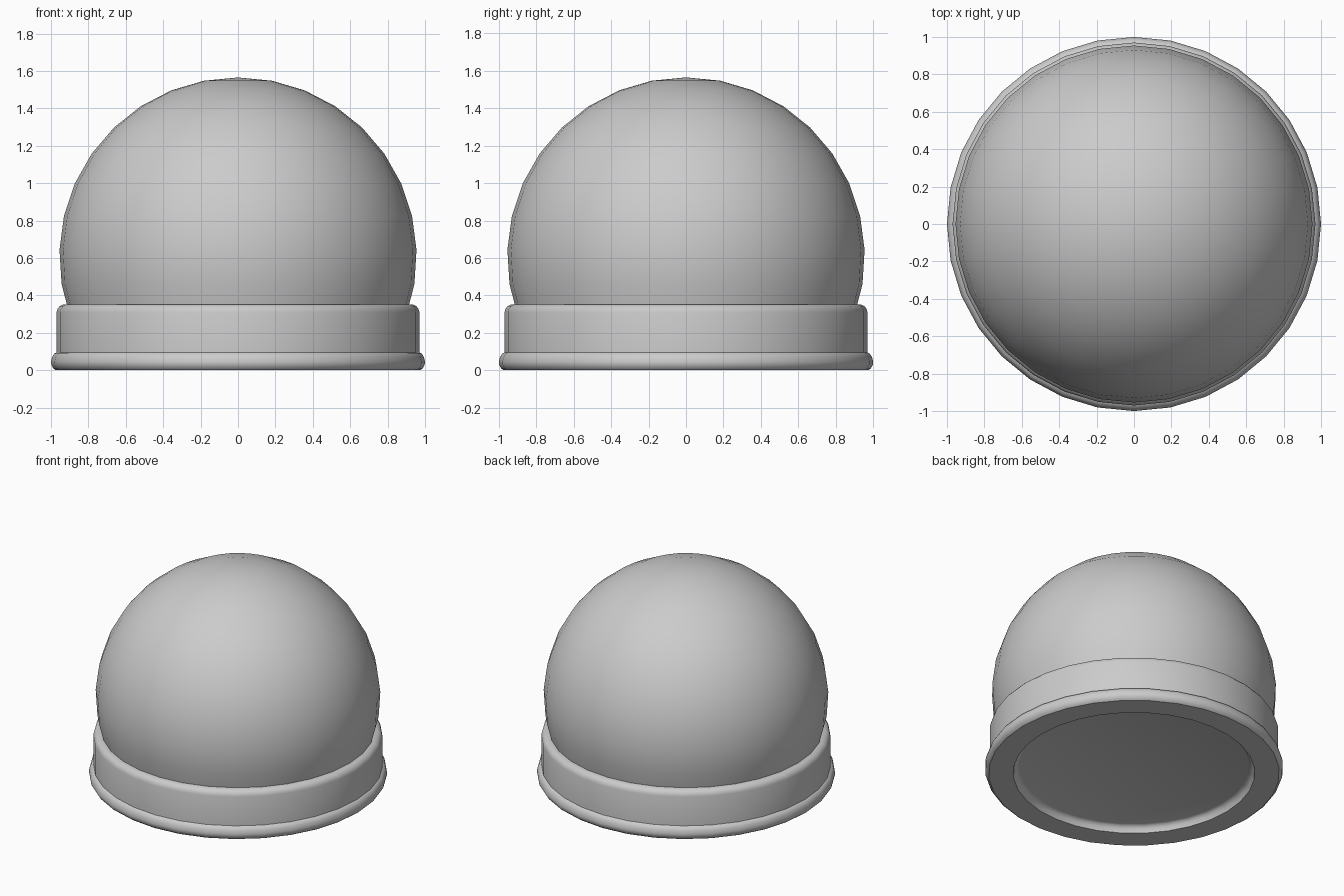
import bpy, bmesh, math

if "Cube" in bpy.data.objects:
    bpy.data.objects.remove(bpy.data.objects["Cube"])

SEGMENTS = 32


def lathe(name, profile):
    """Revolve an (r, z) profile around the z axis, with smooth shading by angle."""
    bm = bmesh.new()
    verts = [bm.verts.new((r, 0, z)) for r, z in profile]
    edges = [bm.edges.new(pair) for pair in zip(verts, verts[1:])]
    bmesh.ops.spin(bm, geom=verts + edges, axis=(0, 0, 1), cent=(0, 0, 0),
                   angle=math.tau, steps=SEGMENTS, use_duplicate=False)
    bmesh.ops.remove_doubles(bm, verts=bm.verts, dist=0.0005)
    bmesh.ops.recalc_face_normals(bm, faces=bm.faces)
    mesh = bpy.data.meshes.new(name)
    bm.to_mesh(mesh)
    bm.free()
    obj = bpy.data.objects.new(name, mesh)
    bpy.context.collection.objects.link(obj)
    bpy.ops.object.select_all(action='DESELECT')
    obj.select_set(True)
    bpy.context.view_layer.objects.active = obj
    bpy.ops.object.shade_smooth_by_angle(angle=math.radians(35))
    return obj


# Round base: recessed underside, bulging foot rim, straight band, rounded top edge
lathe("base", [
    (0, 0.05), (0.77, 0.05), (0.785, 0.045), (0.80, 0.03), (0.81, 0),
    (0.975, 0), (0.988, 0.01), (0.998, 0.028), (1.0, 0.045), (0.994, 0.07),
    (0.983, 0.088), (0.97, 0.095), (0.97, 0.31), (0.965, 0.328),
    (0.953, 0.343), (0.935, 0.352), (0.90, 0.352), (0, 0.352)])

# Globe: truncated sphere seated in the base
RADIUS, CENTRE = 0.955, 0.61
low, steps = math.radians(-20), 10
arc = [low + (math.pi / 2 - low) * i / steps for i in range(steps + 1)]
lathe("globe", [(0, CENTRE + RADIUS * math.sin(low))] +
      [(RADIUS * math.cos(a), CENTRE + RADIUS * math.sin(a)) for a in arc])
